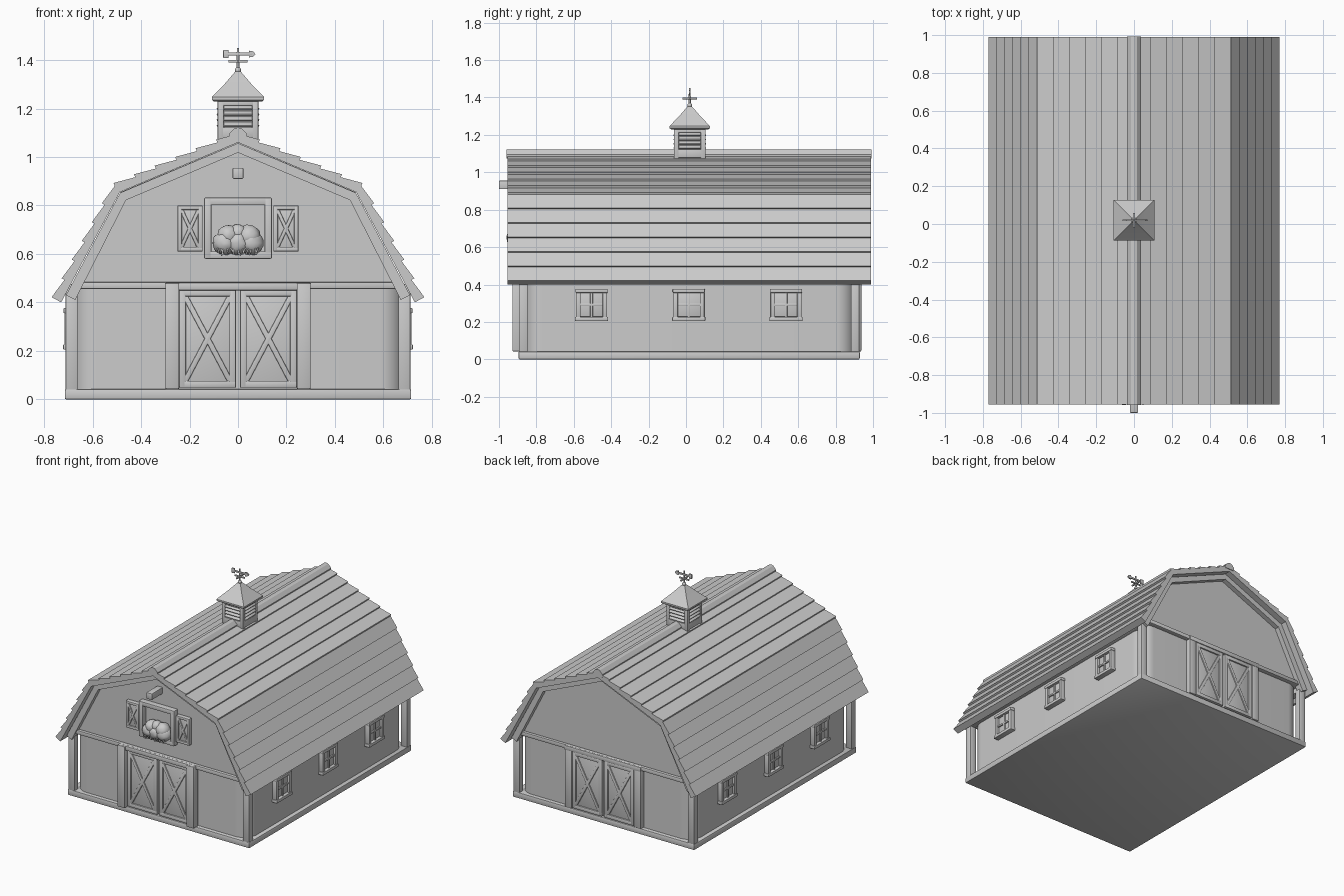
import bpy, bmesh, math, random
from mathutils import Vector, Matrix

if "Cube" in bpy.data.objects:
    bpy.data.objects.remove(bpy.data.objects["Cube"])

random.seed(4)
YC = 0.017          # middle of the barn along y
grey = bpy.data.materials.new("plain grey")
grey.use_nodes = True
GREY = (0.6, 0.6, 0.6, 1)
grey.diffuse_color = GREY
grey.node_tree.nodes["Principled BSDF"].inputs["Base Color"].default_value = GREY


def finish(bm, name, angle=35):
    bmesh.ops.recalc_face_normals(bm, faces=bm.faces)
    me = bpy.data.meshes.new(name)
    bm.to_mesh(me)
    bm.free()
    ob = bpy.data.objects.new(name, me)
    bpy.context.collection.objects.link(ob)
    me.materials.append(grey)
    bpy.ops.object.select_all(action='DESELECT')
    ob.select_set(True)
    bpy.context.view_layer.objects.active = ob
    bpy.ops.object.shade_smooth_by_angle(angle=math.radians(angle))
    return ob


def block(name, centre, size, bevel=0.005, rot=None):
    bm = bmesh.new()
    bmesh.ops.create_cube(bm, size=1)
    bmesh.ops.scale(bm, vec=size, verts=bm.verts)
    if bevel:
        bmesh.ops.bevel(bm, geom=bm.edges[:], offset=min(bevel, min(size) * 0.3),
                        segments=2, profile=0.5, affect='EDGES')
    bmesh.ops.transform(bm, matrix=Matrix.Translation(centre) @ (rot or Matrix()), verts=bm.verts)
    return finish(bm, name)


def span(name, x, y, z, bevel=0.005):
    lo, hi = Vector((x[0], y[0], z[0])), Vector((x[1], y[1], z[1]))
    return block(name, (lo + hi) / 2, tuple(abs(v) for v in hi - lo), bevel)


def bar(name, a, b, y, width, depth):
    """Board between two (x, z) points in a plane facing y."""
    dx, dz = b[0] - a[0], b[1] - a[1]
    rot = Matrix.Rotation(-math.atan2(dz, dx), 4, 'Y')
    return block(name, ((a[0] + b[0]) / 2, y, (a[1] + b[1]) / 2),
                 (math.hypot(dx, dz), depth, width), 0.004, rot)


def frame(name, x, z, y, width, depth):
    """Rectangular frame of four boards."""
    for i in (0, 1):
        s = 1 - 2 * i
        span(name + "_stile", (x[i], x[i] + s * width), (y - depth / 2, y + depth / 2), z)
        span(name + "_rail", x, (y - depth / 2, y + depth / 2), (z[i], z[i] + s * width))


def cross_panel(name, x, z, y, width, depth):
    """Plank panel with a frame and crossed braces."""
    span(name, x, (y - depth / 4, y + depth / 4), z, 0.002)
    frame(name + "_frame", x, z, y, width, depth)
    m = width * 0.8
    x0, x1, z0, z1 = x[0] + m, x[1] - m, z[0] + m, z[1] - m
    bar(name + "_brace", (x0, z0), (x1, z1), y, width * 0.8, depth * 0.9)
    bar(name + "_brace", (x0, z1), (x1, z0), y, width * 0.8, depth * 0.9)


def prism(name, pts, y0, y1, angle=25):
    """Extrude an (x, z) outline along y."""
    bm = bmesh.new()
    face = bm.faces.new([bm.verts.new((x, y0, z)) for x, z in pts])
    geo = bmesh.ops.extrude_face_region(bm, geom=[face])["geom"]
    bmesh.ops.translate(bm, vec=(0, y1 - y0, 0),
                        verts=[v for v in geo if isinstance(v, bmesh.types.BMVert)])
    return finish(bm, name, angle)


def mirrored(pts):
    """Close a right-hand outline, running eave to ridge, with its mirror."""
    return pts + [(-x, z) for x, z in reversed(pts) if x > 0]


# Walls with rounded corners, base and gable body
bm = bmesh.new()
bmesh.ops.create_cube(bm, size=1)
bmesh.ops.scale(bm, vec=(1.37, 1.77, 0.44), verts=bm.verts)
bmesh.ops.translate(bm, vec=(0, YC, 0.24), verts=bm.verts)
upright = [e for e in bm.edges if abs(e.verts[0].co.z - e.verts[1].co.z) > 0.1]
bmesh.ops.bevel(bm, geom=upright, offset=0.1, segments=8, profile=0.5, affect='EDGES')
finish(bm, "lower_walls")
span("base", (-0.715, 0.715), (YC - 0.912, YC + 0.912), (0, 0.042), 0.006)
prism("gable_body", mirrored([(0.685, 0.455), (0.665, 0.5), (0.485, 0.855), (0, 1.06)]),
      YC - 0.895, YC + 0.895)
for sx in (-1, 1):
    span("eave_beam", (sx * 0.665, sx * 0.71), (YC - 0.9, YC + 0.9), (0.42, 0.465))
    for sy in (-1, 1):
        block("corner_post", (sx * 0.687, YC + sy * 0.887, 0.25), (0.05, 0.046, 0.45))

# Lapped plank roof
EAVE, KNEE, RIDGE = (0.757, 0.415), (0.508, 0.88), (0.0, 1.095)
outer = []
for a, b in ((EAVE, KNEE), (KNEE, RIDGE)):
    a, b = Vector(a), Vector(b)
    d = (b - a).normalized()
    n = Vector((d.y, -d.x))
    for i in range(6):
        p, q = a.lerp(b, i / 6), a.lerp(b, (i + 1) / 6)
        outer += [tuple(p + n * 0.014), tuple(q + n * 0.001)]
outer[-1] = RIDGE
inner = [(0, 1.06), (0.488, 0.855), (0.73, 0.4)]
profile = mirrored(outer) + [(-x, z) for x, z in reversed(inner)] + inner[1:]
prism("plank_roof", profile, YC - 0.972, YC + 0.972)
ridge = mirrored([(0.036, 1.075), (0.038, 1.094), (0.016, 1.118), (0, 1.122)])
prism("ridge_cap", ridge, YC - 0.976, YC + 0.976)

# Gable trim, doors and beams on both ends
for s, end in ((-1, "front"), (1, "back")):
    y = YC + s * 0.905
    trim_out = [(0.71, 0.43), (0.487, 0.852), (0, 1.057)]
    trim_in = [(0, 1.018), (0.462, 0.822), (0.672, 0.41)]
    prism(end + "_gable_trim", mirrored(trim_out) + [(-x, z) for x, z in reversed(trim_in)]
          + trim_in[1:], y - 0.025, y + 0.025)
    span(end + "_cross_beam", (-0.665, 0.665), (y - 0.015, y + 0.01), (0.455, 0.484))
    for sx in (-1, 1):
        span(end + "_door_jamb", (sx * 0.3, sx * 0.243), (y - 0.04, y + 0.015), (0.042, 0.48))
        x = sorted((sx * 0.008, sx * 0.243))
        cross_panel(end + "_door", x, (0.048, 0.452), YC + s * 0.898, 0.028, 0.04)
    span(end + "_door_header", (-0.3, 0.3), (y - 0.03, y + 0.018), (0.45, 0.482))

# Loft opening with shutters and hoist beam, front only
YF = YC - 0.905
frame("loft_frame", (-0.14, 0.14), (0.58, 0.832), YF, 0.031, 0.06)
for sx in (-1, 1):
    cross_panel("shutter", sorted((sx * 0.146, sx * 0.25)), (0.61, 0.8), YF, 0.019, 0.04)
span("hoist_beam", (-0.022, 0.022), (-1.0, -0.85), (0.91, 0.955), 0.004)

# Hay heap made of overlapping lumpy balls, with loose straws
lumps = [(-0.055, 0.645, 0.05), (0.0, 0.645, 0.052), (0.055, 0.645, 0.05),
         (-0.04, 0.675, 0.045), (0.045, 0.672, 0.048), (0.0, 0.685, 0.038)]
for x, z, r in lumps:
    bm = bmesh.new()
    bmesh.ops.create_icosphere(bm, subdivisions=3, radius=r)
    for v in bm.verts:
        v.co *= random.uniform(0.95, 1.05)
    bmesh.ops.translate(bm, vec=(x, YC - 0.925, z), verts=bm.verts)
    finish(bm, "hay_lump", 60)
for i in range(14):
    x = -0.085 + i * 0.013
    bar("straw", (x, 0.625), (x + random.uniform(-0.02, 0.02), random.uniform(0.59, 0.605)),
        YC - 0.963, 0.006, 0.006)

# Side windows with cross bars and sills
for sx in (-1, 1):
    for wy in (-0.505, 0.015, 0.535):
        def piece(name, dy, z, w, h, depth):
            block(name, (sx * 0.695, wy + dy, z), (depth, w, h), 0.004)
        piece("window_pane", 0, 0.292, 0.13, 0.13, 0.012)
        for k in (-1, 1):
            piece("window_stile", k * 0.071, 0.292, 0.024, 0.16, 0.044)
        piece("window_head", 0, 0.366, 0.172, 0.022, 0.05)
        piece("window_sill", 0, 0.216, 0.178, 0.022, 0.054)
        piece("window_upright", 0, 0.292, 0.014, 0.14, 0.03)
        piece("window_crossbar", 0, 0.292, 0.13, 0.014, 0.03)

# Cupola with louvres on four sides
CY = 0.02
block("cupola_core", (0, CY, 1.14), (0.14, 0.14, 0.19), 0)
for sx in (-1, 1):
    for sy in (-1, 1):
        block("cupola_post", (sx * 0.071, CY + sy * 0.071, 1.145), (0.026, 0.026, 0.18), 0.003)
for k in range(4):
    turn = Matrix.Rotation(k * math.pi / 2, 4, 'Z')
    for z, h in ((1.1, 0.045), (1.222, 0.02)):
        block("cupola_rail", turn @ Vector((0, -0.073, 0)) + Vector((0, CY, z)),
              (0.14, 0.022, h), 0.003, turn)
    for i in range(4):
        block("louvre", turn @ Vector((0, -0.076, 0)) + Vector((0, CY, 1.135 + i * 0.023)),
              (0.118, 0.026, 0.008), 0.002, turn @ Matrix.Rotation(math.radians(35), 4, 'X'))

# Cupola roof: pyramid with a slight flare
bm = bmesh.new()
rings = []
for r, z in ((0.1, 1.23), (0.108, 1.236), (0.108, 1.247), (0.055, 1.302), (0.012, 1.352)):
    rings.append([bm.verts.new((r * a, CY + r * b, z))
                  for a, b in ((-1, -1), (1, -1), (1, 1), (-1, 1))])
for lo, hi in zip(rings, rings[1:]):
    for i in range(4):
        bm.faces.new((lo[i], lo[(i + 1) % 4], hi[(i + 1) % 4], hi[i]))
bm.faces.new(rings[0])
bm.faces.new(rings[-1])
finish(bm, "cupola_roof", 25)

# Weather vane
bm = bmesh.new()
bmesh.ops.create_cone(bm, cap_ends=True, segments=12, radius1=0.006, radius2=0.005, depth=0.11,
                      matrix=Matrix.Translation((0, CY, 1.395)))
bmesh.ops.create_uvsphere(bm, u_segments=12, v_segments=8, radius=0.013,
                          matrix=Matrix.Translation((0, CY, 1.358)))
finish(bm, "vane_pole")
block("vane_bar_x", (0, CY, 1.395), (0.078, 0.01, 0.01), 0.002)
block("vane_bar_y", (0, CY, 1.395), (0.01, 0.078, 0.01), 0.002)
block("vane_arrow", (0.005, CY, 1.425), (0.11, 0.01, 0.012), 0.002)
block("vane_tail", (-0.05, CY, 1.425), (0.022, 0.01, 0.034), 0.002)
prism("vane_tip", [(0.045, 1.411), (0.062, 1.414), (0.072, 1.425), (0.062, 1.436),
                   (0.045, 1.439)], CY - 0.005, CY + 0.005)
